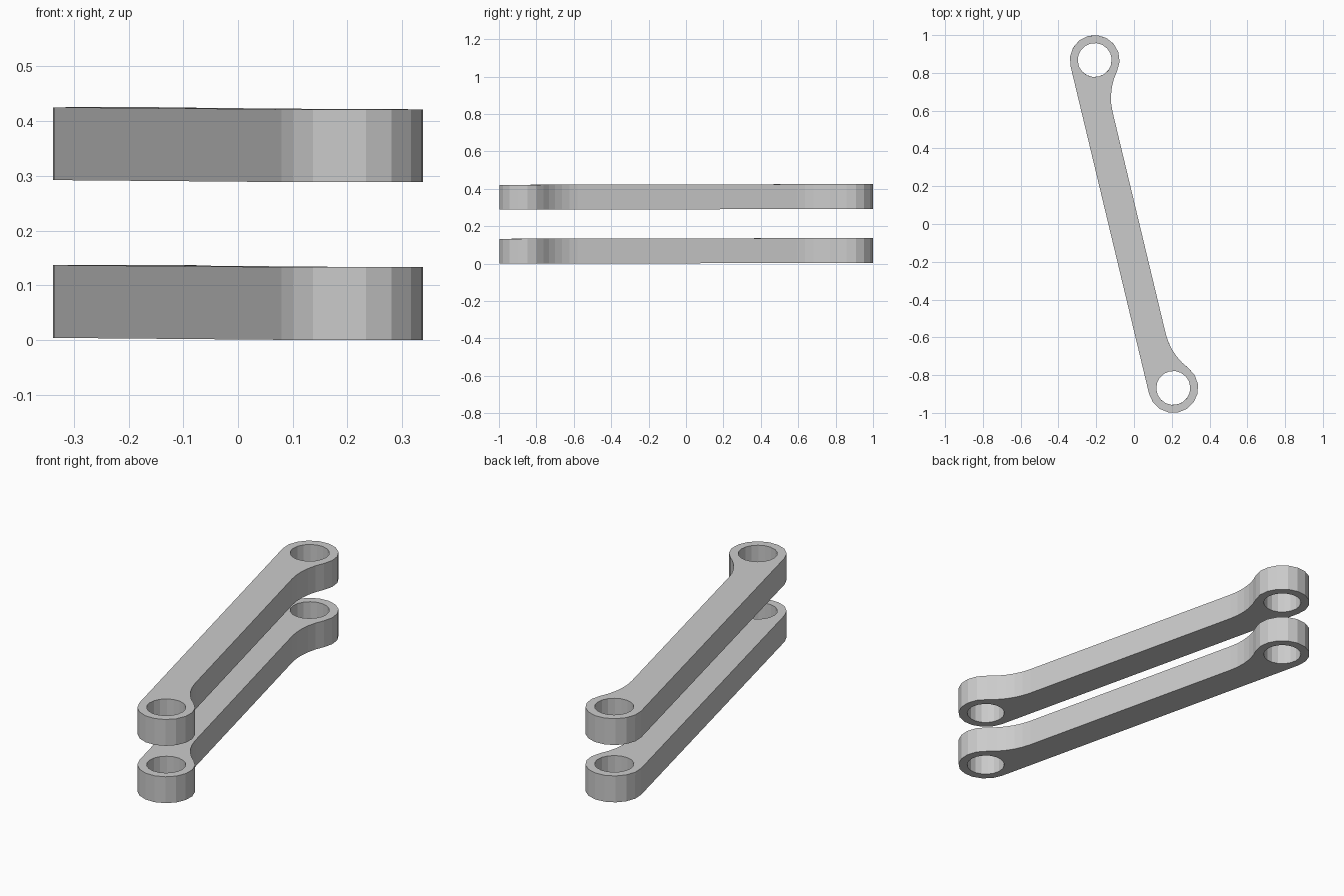
import bpy, bmesh
from math import sin, cos, atan2, sqrt, pi, hypot

if "Cube" in bpy.data.objects:
    bpy.data.objects.remove(bpy.data.objects["Cube"])

EX, EY = -0.208, 0.868          # upper eye centre (lower eye is the opposite point)
HALF = hypot(EX, EY)            # half distance between eyes
R, HOLE = 0.132, 0.09           # eye outer and hole radii
EDGE, FILLET = -0.028, 0.324    # offset of the waisted edge, blend radius
THICK = 0.133


def arc(cx, cy, r, a0, a1, n):
    return [(cx + r * cos(a0 + (a1 - a0) * i / n),
             cy + r * sin(a0 + (a1 - a0) * i / n)) for i in range(n + 1)]


def outline():
    # one end: around the eye, then the concave blend into the straight edge
    du = sqrt((R + FILLET) ** 2 - (FILLET - EDGE) ** 2)
    fx, fy = HALF - du, EDGE - FILLET
    touch = atan2(fy, -du)
    end = arc(HALF, 0, R, pi / 2, touch, 10)
    end += arc(fx, fy, FILLET, touch + pi, pi / 2, 5)[1:]
    # mirror for the other end
    return end + [(-u, v) for u, v in reversed(end)]


def add_loop(curve, points):
    s = curve.splines.new('POLY')
    s.points.add(len(points) - 1)
    for p, (u, v) in zip(s.points, points):
        p.co = (u, v, 0, 1)
    s.use_cyclic_u = True


def link(name, z):
    curve = bpy.data.curves.new(name, 'CURVE')
    curve.dimensions = '2D'
    curve.fill_mode = 'BOTH'
    curve.extrude = THICK / 2
    add_loop(curve, outline())
    for side in (1, -1):
        add_loop(curve, arc(side * HALF, 0, HOLE, 0, 2 * pi, 18)[:-1])
    obj = bpy.data.objects.new(name, curve)
    bpy.context.collection.objects.link(obj)
    obj.location.z = z
    # very slight rise toward the back
    obj.rotation_euler = (0, -0.002, atan2(EY, EX))
    bpy.ops.object.select_all(action='DESELECT')
    obj.select_set(True)
    bpy.context.view_layer.objects.active = obj
    bpy.ops.object.convert(target='MESH')
    obj = bpy.context.object
    obj.name = name
    # weld caps to walls, keep flat faces
    bm = bmesh.new()
    bm.from_mesh(obj.data)
    bmesh.ops.remove_doubles(bm, verts=bm.verts, dist=1e-5)
    bmesh.ops.recalc_face_normals(bm, faces=bm.faces)
    for f in bm.faces:
        f.smooth = False
    bm.to_mesh(obj.data)
    bm.free()


# two identical stacked link arms
link("lower_link_arm", 0.0685)
link("upper_link_arm", 0.357)
